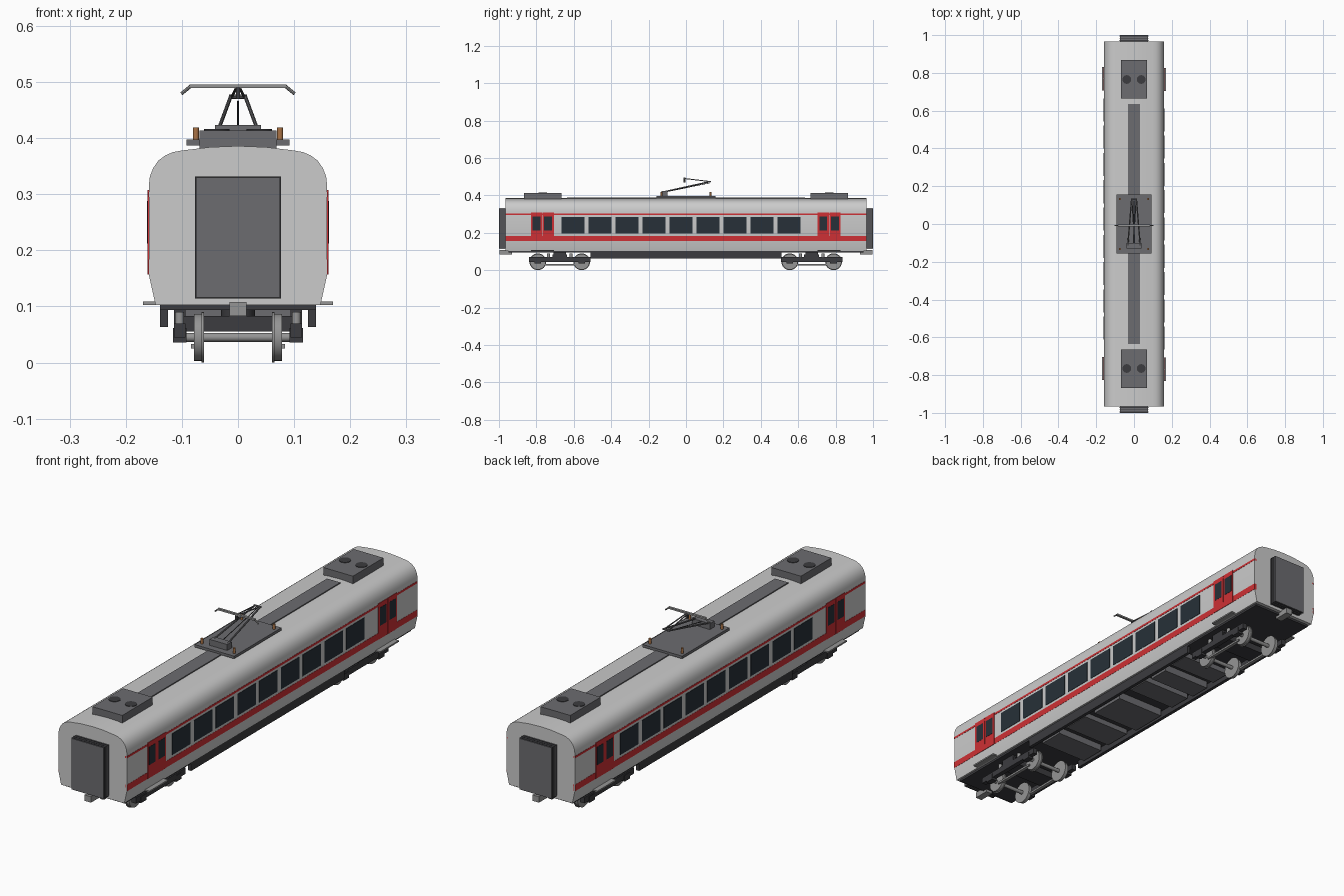
import bpy, bmesh, math
from mathutils import Vector, Matrix

if "Cube" in bpy.data.objects:
    bpy.data.objects.remove(bpy.data.objects["Cube"])

def material(name, r, g, b):
    m = bpy.data.materials.new(name)
    m.diffuse_color = (r, g, b, 1)
    m.use_nodes = True
    m.node_tree.nodes["Principled BSDF"].inputs["Base Color"].default_value = m.diffuse_color
    return m

SILVER = material("silver", .62, .62, .62)
RED = material("red", .62, .03, .035)
GLASS = material("dark_glass", .02, .03, .04)
DARK = material("dark_grey", .045, .045, .05)
MID = material("mid_grey", .15, .15, .16)
STEEL = material("steel", .3, .3, .3)
BROWN = material("brown", .4, .17, .06)

def finish(name, bm, mat, smooth=False):
    bmesh.ops.recalc_face_normals(bm, faces=bm.faces)
    me = bpy.data.meshes.new(name)
    bm.to_mesh(me)
    bm.free()
    ob = bpy.data.objects.new(name, me)
    bpy.context.collection.objects.link(ob)
    me.materials.append(mat)
    if smooth:
        bpy.ops.object.select_all(action='DESELECT')
        ob.select_set(True)
        bpy.context.view_layer.objects.active = ob
        bpy.ops.object.shade_smooth_by_angle(angle=math.radians(35))
    return ob

def box(name, x, y, z, mat):
    """Box from (min, max) ranges."""
    bm = bmesh.new()
    size = [b - a for a, b in (x, y, z)]
    mid = [(a + b) / 2 for a, b in (x, y, z)]
    bmesh.ops.create_cube(bm, size=1, matrix=Matrix.Translation(mid) @ Matrix.Diagonal((*size, 1)))
    return finish(name, bm, mat)

def side_box(name, s, x, y, z, mat):
    """Box on one side; the s = -1 side is the s = 1 side turned half round."""
    return box(name, sorted((s * x[0], s * x[1])), sorted((s * y[0], s * y[1])), z, mat)

def rod(name, p, q, r, mat, n=12):
    p, q = Vector(p), Vector(q)
    d = q - p
    bm = bmesh.new()
    bmesh.ops.create_cone(bm, cap_ends=True, segments=n, radius1=r, radius2=r, depth=d.length,
                          matrix=Matrix.Translation((p + q) / 2) @ d.to_track_quat('Z', 'Y').to_matrix().to_4x4())
    return finish(name, bm, mat, True)

def extrude_y(name, pts, y0, y1, mat, smooth=False):
    bm = bmesh.new()
    f = bm.faces.new([bm.verts.new((x, y0, z)) for x, z in pts])
    ext = bmesh.ops.extrude_face_region(bm, geom=[f])
    bmesh.ops.translate(bm, vec=(0, y1 - y0, 0), verts=[v for v in ext['geom'] if isinstance(v, bmesh.types.BMVert)])
    return finish(name, bm, mat, smooth)

# Body shell
half = [(.147, .103), (.159, .157), (.159, .315), (.157, .332), (.151, .347), (.142, .36),
        (.13, .369), (.116, .375), (.1, .378), (.05, .384)]
extrude_y("body_shell", half + [(0, .386)] + [(-x, z) for x, z in reversed(half)], -.965, .965, SILVER, True)
box("underframe", (-.139, .139), (-.95, .95), (.094, .104), DARK)

# Sides: stripes, windows, doors, steps and skirts
for s in (1, -1):
    side_box("broad_stripe", s, (.15, .1598), (-.965, .965), (.157, .184), RED)
    side_box("thin_stripe", s, (.15, .1598), (-.965, .965), (.295, .304), RED)
    for i in range(9):
        y = -.604 + i * .1444
        side_box("window", s, (.15, .1605), (y - .061, y + .061), (.195, .285), GLASS)
    for c in (-.768, .765):
        for k in (-.031, .031):
            y = c + k
            side_box("door_leaf", s, (.15, .161), (y - .03, y + .03), (.157, .308), RED)
            side_box("door_window", s, (.15, .1618), (y - .021, y + .021), (.212, .288), GLASS)
        side_box("door_step", s, (.146, .169), (c - .062, c + .062), (.103, .109), STEEL)
    side_box("skirt", s, (.125, .139), (-.51, .51), (.063, .096), DARK)

# Ends: gangways and couplers
for e in (-1, 1):
    box("gangway", (-.075, .075), sorted((e * .96, e)), (.116, .33), MID)
    for i in range(3):
        y = .97 + i * .011
        box("gangway_fold", (-.0765, .0765), sorted((e * y, e * (y + .005))), (.1145, .3315), DARK)
    box("coupler", (-.015, .015), sorted((e * .93, e * .998)), (.083, .108), STEEL)

# Underfloor equipment
for y, w, z in ((-.4, .055, .066), (-.24, .06, .072), (-.04, .08, .062), (.16, .05, .07),
                (.29, .045, .064), (.42, .045, .072)):
    box("equipment_box", (-.112, .112), (y - w, y + w), (z, .096), MID)

# Bogies
for c in (-.675, .672):
    for x in (-1, 1):
        fx = sorted((x * .094, x * .114))
        box("bogie_side_frame", fx, (c - .165, c + .165), (.045, .07), DARK)
        box("bogie_suspension", fx, (c - .033, c + .033), (.068, .096), DARK)
        box("bogie_tie_bar", sorted((x * .07, x * .084)), (c - .1, c + .1), (.025, .033), STEEL)
        for k in (-.06, .06):
            rod("bogie_spring", (x * .104, c + k, .068), (x * .104, c + k, .09), .008, STEEL)
    box("bogie_bolster", (-.11, .11), (c - .04, c + .04), (.055, .083), DARK)
    rod("bogie_pivot", (0, c, .08), (0, c, .097), .03, DARK, 16)
    for k in (-.117, .117):
        y = c + k
        rod("axle", (-.1, y, .045), (.1, y, .045), .008, STEEL)
        for x in (-1, 1):
            rod("wheel", (x * .064, y, .045), (x * .078, y, .045), .042, STEEL, 32)
            rod("wheel_flange", (x * .061, y, .045), (x * .065, y, .045), .045, STEEL, 32)
            box("axle_box", sorted((x * .092, x * .116)), (y - .018, y + .018), (.036, .062), DARK)

# Roof walkway and cooling units with fans
box("roof_walkway", (-.031, .031), (-.635, .635), (.378, .389), MID)
for e in (-1, 1):
    box("roof_unit", (-.069, .069), sorted((e * .665, e * .867)), (.375, .414), MID)
    for x in (-.038, .038):
        rod("roof_fan", (x, e * .765, .41), (x, e * .765, .416), .023, DARK, 24)

# Pantograph
box("pantograph_base", (-.092, .092), (-.157, .157), (.387, .398), MID)
for x in (-1, 1):
    for y in (-.132, .132):
        rod("insulator", (x * .075, y, .397), (x * .075, y, .419), .0055, BROWN)
    rod("lower_arm", (x * .033, -.115, .42), (x * .013, .13, .474), .0035, MID, 8)
    rod("upper_arm", (x * .011, .13, .474), (x * .003, -.008, .49), .0025, MID, 8)
    rod("contact_horn", (x * .085, -.008, .492), (x * .101, -.008, .479), .003, STEEL, 8)
box("pantograph_foot", (-.041, .041), (-.13, -.1), (.396, .423), MID)
rod("pantograph_knuckle", (-.016, .13, .474), (.016, .13, .474), .004, MID, 8)
rod("control_rod", (0, -.1, .42), (0, .125, .466), .0015, DARK, 8)
box("head_mount", (-.004, .004), (-.013, -.003), (.47, .491), DARK)
box("contact_strip", (-.086, .086), (-.013, -.003), (.489, .496), STEEL)
